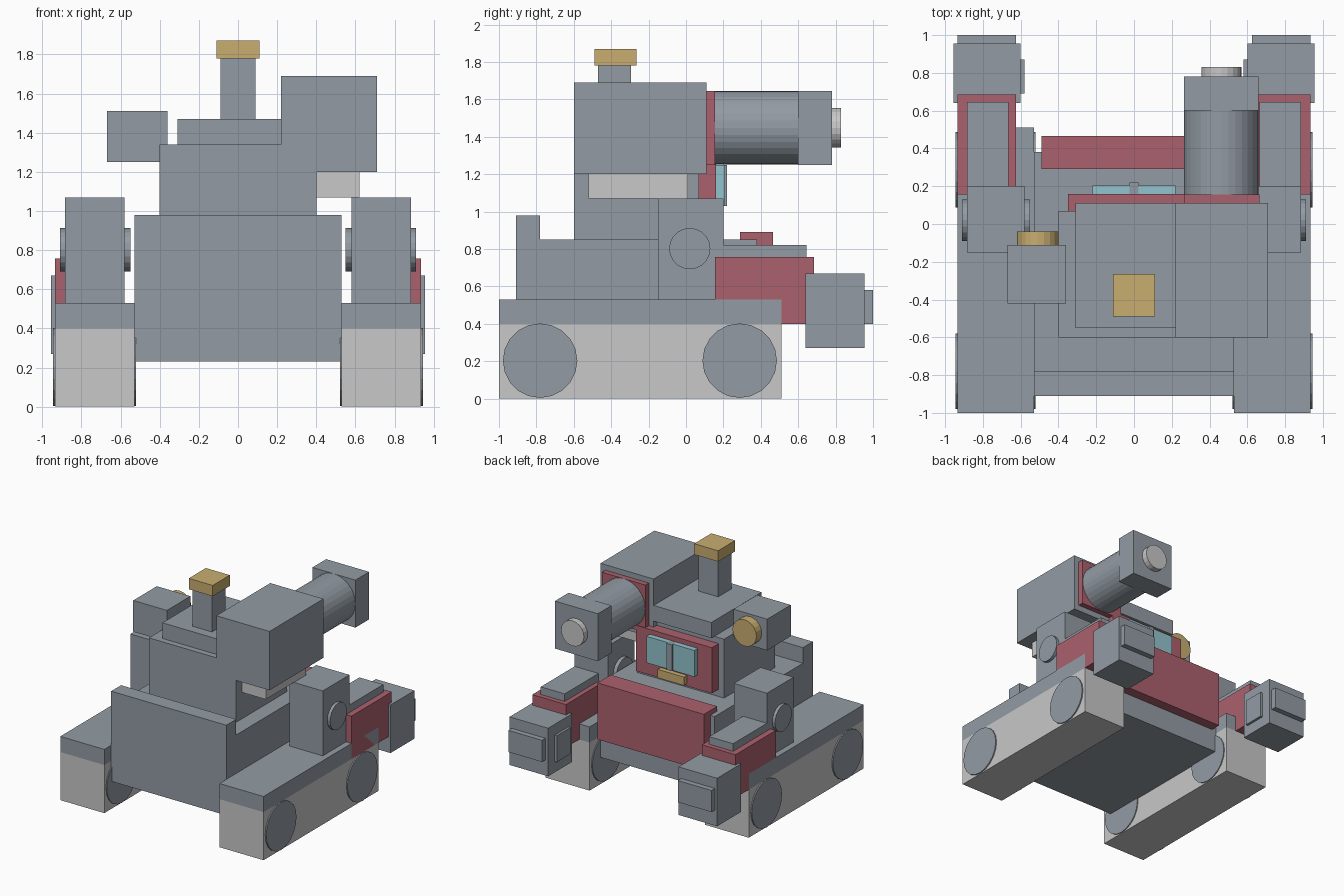
import bpy
import bmesh
from mathutils import Matrix

if "Cube" in bpy.data.objects:
    bpy.data.objects.remove(bpy.data.objects["Cube"])


def make_material(name, rgb):
    mat = bpy.data.materials.new(name)
    mat.use_nodes = True
    mat.diffuse_color = (*rgb, 1)
    mat.node_tree.nodes["Principled BSDF"].inputs["Base Color"].default_value = (*rgb, 1)
    return mat


GREY = make_material("steel grey", (0.29, 0.33, 0.37))
LIGHT = make_material("light grey", (0.58, 0.58, 0.58))
RED = make_material("dull red", (0.41, 0.12, 0.155))
TAN = make_material("tan", (0.58, 0.42, 0.16))
CYAN = make_material("pale cyan", (0.29, 0.55, 0.61))


def finish(name, bm, mat):
    mesh = bpy.data.meshes.new(name)
    bm.to_mesh(mesh)
    bm.free()
    mesh.materials.append(mat)
    obj = bpy.data.objects.new(name, mesh)
    bpy.context.collection.objects.link(obj)
    return obj


def box(name, mat, x, y, z):
    """Box from its (low, high) range on each axis."""
    bm = bmesh.new()
    spans = (x, y, z)
    centre = [(a + b) / 2 for a, b in spans]
    size = [b - a for a, b in spans]
    matrix = Matrix.Translation(centre) @ Matrix.Diagonal((*size, 1))
    bmesh.ops.create_cube(bm, size=1, matrix=matrix)
    return finish(name, bm, mat)


def cylinder(name, mat, axis, span, centre, radius, sides=20):
    """Cylinder along X or Y; centre gives the other two coordinates."""
    bm = bmesh.new()
    mid = (span[0] + span[1]) / 2
    if axis == "X":
        place, turn = (mid, *centre), Matrix.Rotation(1.5708, 4, "Y")
    else:
        place, turn = (centre[0], mid, centre[1]), Matrix.Rotation(1.5708, 4, "X")
    bmesh.ops.create_cone(bm, cap_ends=True, segments=sides, radius1=radius, radius2=radius,
                          depth=span[1] - span[0], matrix=Matrix.Translation(place) @ turn)
    return finish(name, bm, mat)


# Hull and chest
box("hull", GREY, (-0.53, 0.53), (-0.85, 0.38), (0.23, 0.85))
box("rear_plate", GREY, (-0.53, 0.53), (-0.91, -0.78), (0.23, 0.98))
box("chest_plate", RED, (-0.49, 0.49), (0.29, 0.465), (0.42, 0.89))

# Head
box("head", GREY, (-0.4, 0.4), (-0.6, 0.07), (0.85, 1.34))
box("head_top", GREY, (-0.31, 0.31), (-0.55, 0.11), (1.34, 1.47))
box("face_plate", RED, (-0.35, 0.35), (0.07, 0.16), (0.91, 1.29))
box("nose_bridge", GREY, (-0.025, 0.025), (0.16, 0.22), (1.03, 1.25))
box("mouth", TAN, (-0.12, 0.12), (0.16, 0.2), (0.93, 1.0))

# Antenna
box("antenna_post", GREY, (-0.09, 0.09), (-0.47, -0.295), (1.47, 1.78))
box("antenna_cap", TAN, (-0.11, 0.11), (-0.49, -0.265), (1.78, 1.87))

# Side lamp
box("lamp_box", GREY, (-0.67, -0.36), (-0.42, -0.11), (1.25, 1.51))
cylinder("lamp_lens", TAN, "Y", (-0.11, -0.04), (-0.51, 1.38), 0.11)

# Cannon
box("cannon_mount", LIGHT, (0.3, 0.62), (-0.52, 0.01), (1.07, 1.2))
box("cannon_housing", GREY, (0.22, 0.71), (-0.6, 0.11), (1.2, 1.69))
box("cannon_collar", RED, (0.265, 0.665), (0.11, 0.155), (1.25, 1.645))
cylinder("cannon_barrel", GREY, "Y", (0.155, 0.6), (0.463, 1.448), 0.197, 32)
box("cannon_head", GREY, (0.265, 0.66), (0.6, 0.78), (1.25, 1.645))
cylinder("cannon_muzzle", LIGHT, "Y", (0.78, 0.83), (0.463, 1.448), 0.105)

# Mirrored parts
for label, sign in (("left", 1), ("right", -1)):
    def side(low, high):
        return tuple(sorted((sign * low, sign * high)))

    box(label + "_eye", CYAN, side(0.025, 0.22), (0.16, 0.205), (1.03, 1.25))

    # Tracks and wheels
    box(label + "_track", LIGHT, side(0.53, 0.935), (-1, 0.51), (0, 0.4))
    box(label + "_track_cover", GREY, side(0.53, 0.935), (-1, 0.51), (0.4, 0.53))
    for end, y in (("rear", -0.78), ("front", 0.287)):
        cylinder(f"{label}_{end}_wheel", GREY, "X", side(0.522, 0.945), (y, 0.203), 0.199)

    # Arms and hands
    box(label + "_shoulder", GREY, side(0.58, 0.885), (-0.15, 0.2), (0.53, 1.07))
    cylinder(label + "_shoulder_joint", GREY, "X", side(0.55, 0.91), (0.02, 0.802), 0.11)
    box(label + "_forearm", RED, side(0.625, 0.935), (0.155, 0.685), (0.4, 0.757))
    box(label + "_forearm_plate", GREY, side(0.665, 0.885), (0.2, 0.645), (0.757, 0.82))
    box(label + "_hand", GREY, side(0.6, 0.955), (0.64, 0.955), (0.27, 0.67))
    box(label + "_knuckles", GREY, side(0.625, 0.935), (0.955, 1), (0.4, 0.58))
    box(label + "_thumb", GREY, side(0.58, 0.6), (0.69, 0.87), (0.36, 0.58))
